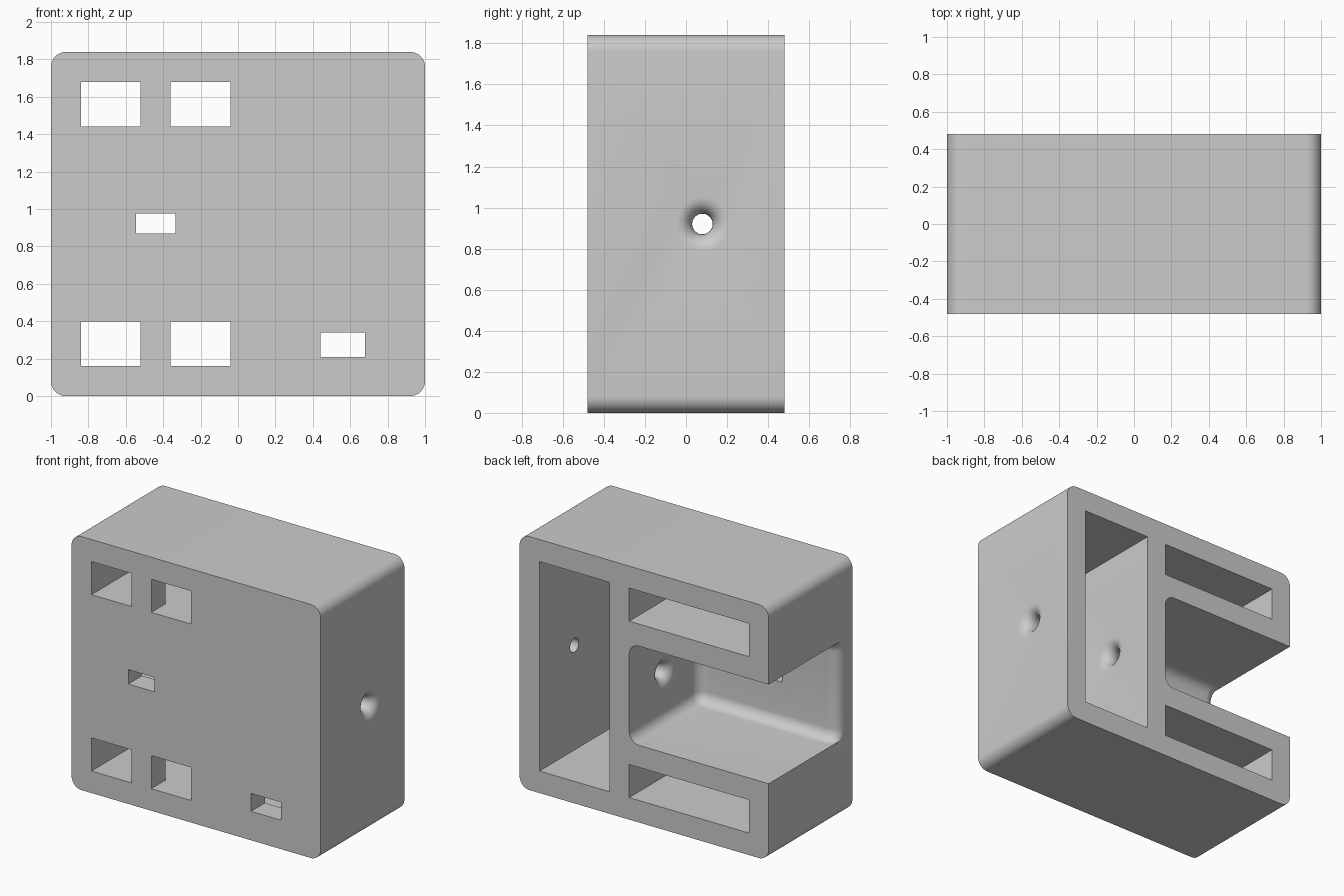
import bpy, bmesh, math
from mathutils import Vector, Matrix

if "Cube" in bpy.data.objects:
    bpy.data.objects.remove(bpy.data.objects["Cube"], do_unlink=True)

R = 0.08        # fillet radius shared by every rounded edge
MID = 0.92      # half of the height
BACK = 0.7      # cutters run out past the back face

grey = bpy.data.materials.new("plain_grey")
grey.use_nodes = True
colour = (0.6, 0.6, 0.6, 1)
grey.diffuse_color = colour
grey.node_tree.nodes["Principled BSDF"].inputs["Base Color"].default_value = colour


def make_object(name, bm):
    bmesh.ops.recalc_face_normals(bm, faces=bm.faces)
    mesh = bpy.data.meshes.new(name)
    bm.to_mesh(mesh)
    bm.free()
    mesh.materials.append(grey)
    obj = bpy.data.objects.new(name, mesh)
    bpy.context.collection.objects.link(obj)
    return obj


def box_mesh(x, y, z):
    bm = bmesh.new()
    bmesh.ops.create_cube(bm, size=1)
    for v in bm.verts:
        v.co = Vector([lo + (hi - lo) * (c + 0.5) for c, (lo, hi) in zip(v.co, (x, y, z))])
    return bm


def round_edges(bm, edges, segments):
    bmesh.ops.bevel(bm, geom=edges, offset=R, segments=segments, profile=0.5, affect='EDGES')


# Housing block with four rounded corners running front to back
bm = box_mesh((-1, 1), (-0.48, 0.48), (0, 2 * MID))
depth_edges = [e for e in bm.edges if abs((e.verts[0].co - e.verts[1].co).y) > 0.5]
round_edges(bm, depth_edges, 10)
housing = make_object("housing", bm)

cutters = []


def cut_box(name, x, y, z):
    cutters.append(make_object(name, box_mesh(x, y, z)))


# Pockets open at the back, and windows through the front wall
cut_box("tall_pocket_cutter", (0.28, 0.84), (-0.32, BACK), (0.16, 1.68))
for level, z in (("lower", (0.16, 0.40)), ("upper", (1.44, 1.68))):
    cut_box(level + "_pocket_cutter", (-0.84, 0.12), (-0.32, BACK), z)
    for side, x in (("right", (-0.84, -0.52)), ("left", (-0.36, -0.04))):
        cut_box(f"{level}_{side}_window_cutter", x, (-BACK, 0), z)
cut_box("middle_window_cutter", (-0.545, -0.335), (-BACK, 0), (0.87, 0.975))
cut_box("corner_window_cutter", (0.44, 0.68), (-BACK, 0), (0.21, 0.34))

# Filleted slot, with its front wall rolling off towards the open side
bm = box_mesh((-1.2, 0.12), (-0.32, BACK), (0.56, 1.28))
round_edges(bm, bm.edges[:], 8)
for i in range(9):
    x = -1 + R - R * math.sin(math.pi / 2 * i / 8)
    bmesh.ops.bisect_plane(bm, geom=bm.verts[:] + bm.edges[:] + bm.faces[:],
                           plane_co=(x, 0, 0), plane_no=(1, 0, 0))
for v in bm.verts:
    d = min(max(-1 + R - v.co.x, 0), R)
    if v.co.y < 0:
        v.co.y -= R - math.sqrt(R * R - d * d)
cutters.append(make_object("slot_cutter", bm))

# Turned cutter for the side hole, flared at three mouths
bore = 0.05


def flare(x, direction):
    steps = [math.pi / 2 * i / 8 for i in range(9)]
    return [(x + direction * R * math.sin(t), bore + R - R * math.cos(t)) for t in steps]


wide = bore + R
profile = [(0, 0), (0, wide)] + flare(0.2, -1)[::-1] + flare(0.2, 1)[1:]
profile += [(0.34, wide), (0.34, bore)] + flare(0.92, 1) + [(1.1, wide), (1.1, 0)]
bm = bmesh.new()
verts = [bm.verts.new((x, 0, r)) for x, r in profile]
edges = [bm.edges.new(pair) for pair in zip(verts, verts[1:])]
bmesh.ops.spin(bm, geom=verts + edges, cent=(0, 0, 0), axis=(1, 0, 0),
               angle=math.tau, steps=40)
bmesh.ops.remove_doubles(bm, verts=bm.verts, dist=1e-5)
bmesh.ops.transform(bm, matrix=Matrix.Translation((0, 0.08, MID)), verts=bm.verts)
cutters.append(make_object("side_hole_cutter", bm))

# Carve the housing and drop the cutters
bpy.context.view_layer.objects.active = housing
housing.select_set(True)
for cutter in cutters:
    cutter.hide_render = True
    mod = housing.modifiers.new("carve", 'BOOLEAN')
    mod.operation = 'DIFFERENCE'
    mod.solver = 'EXACT'
    mod.object = cutter
    bpy.ops.object.modifier_apply(modifier=mod.name)
    bpy.data.objects.remove(cutter, do_unlink=True)
bpy.ops.object.shade_smooth_by_angle(angle=math.radians(30))
